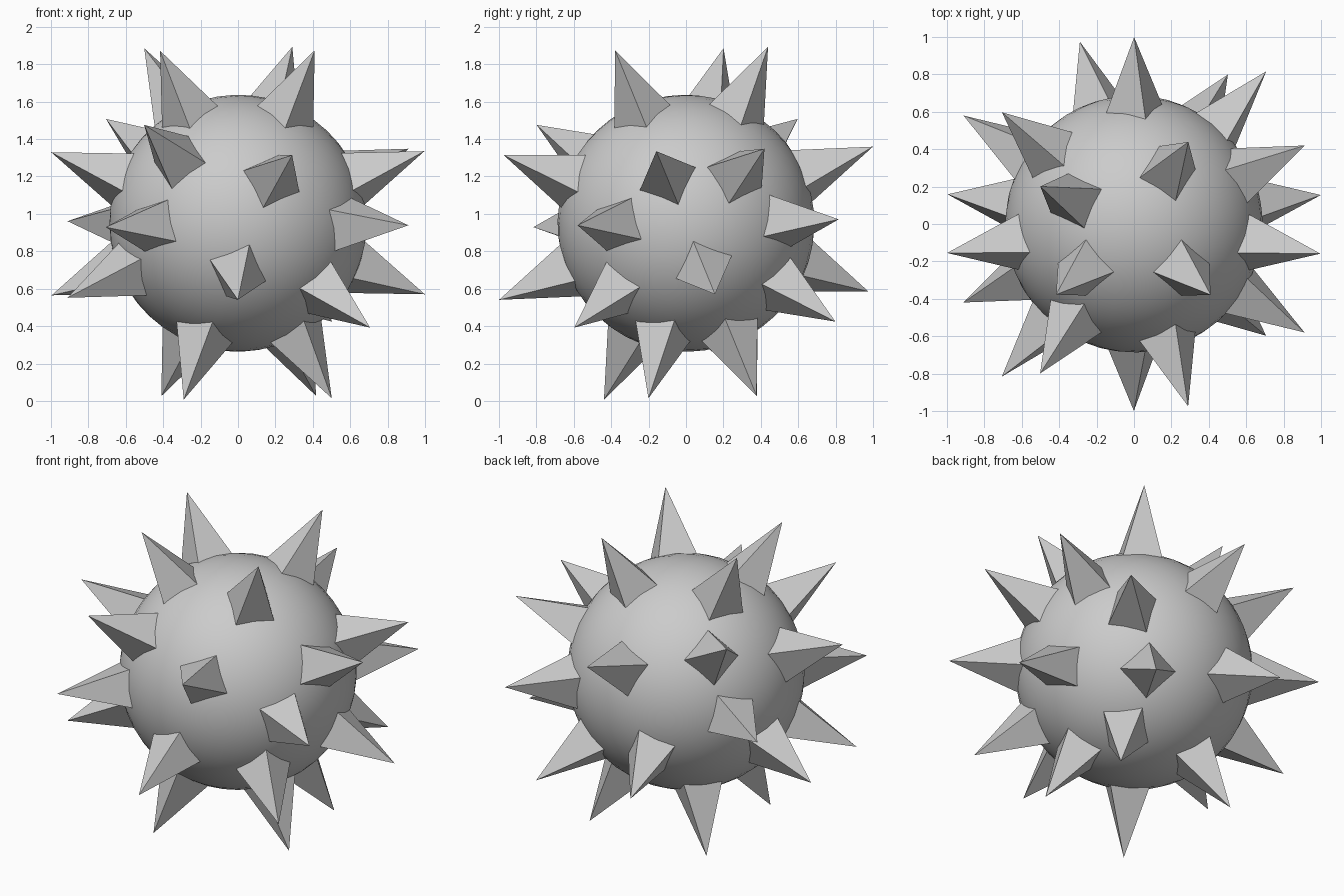
import bpy
import bmesh
from math import radians, sin, cos
from mathutils import Vector, Matrix

if "Cube" in bpy.data.objects:
    bpy.data.objects.remove(bpy.data.objects["Cube"])

CENTRE = Vector((0, 0, 0.95))
BALL_R = 0.687      # ball radius
TIP = 1.08          # spike tip distance from the centre
BASE = 0.60         # buried spike base distance
SLOPE = 0.39        # half-diagonal per unit of spike height

# tilted frame of the whole ball: pole axis and zero meridian
pole = Vector((-1.0, -0.155, 0.38)).normalized()
prime = Vector((0, 1.0, 0.41))
prime = (prime - pole * prime.dot(pole)).normalized()
frame = Matrix((prime, pole.cross(prime), pole)).transposed().to_4x4()
frame = Matrix.Translation(CENTRE) @ frame


def add_object(name, bm, smooth):
    mesh = bpy.data.meshes.new(name)
    bm.to_mesh(mesh)
    bm.free()
    for p in mesh.polygons:
        p.use_smooth = smooth
    obj = bpy.data.objects.new(name, mesh)
    bpy.context.collection.objects.link(obj)
    return obj


# smooth ball
bm = bmesh.new()
bmesh.ops.create_uvsphere(bm, u_segments=48, v_segments=24, radius=BALL_R, matrix=frame)
add_object("ball", bm, True)


def add_spike(name, lat, lon):
    """Four-sided spike with its corners along the meridian and parallel."""
    a, b = radians(lat), radians(lon)
    out = Vector((cos(a) * cos(b), cos(a) * sin(b), sin(a)))
    east = Vector((-sin(b), cos(b), 0))
    turn = Matrix((east, out.cross(east), out)).transposed().to_4x4()
    height = TIP - BASE
    place = Matrix.Translation(out * (BASE + height / 2)) @ turn
    bm = bmesh.new()
    bmesh.ops.create_cone(bm, cap_ends=True, segments=4, radius1=height * SLOPE,
                          radius2=0, depth=height, matrix=frame @ place)
    bmesh.ops.remove_doubles(bm, verts=bm.verts, dist=1e-4)
    add_object(name, bm, False)


# spikes: one on each pole and three rings of eight
add_spike("pole_spike_a", 90, 0)
add_spike("pole_spike_b", -90, 0)
for lat in (-45, 0, 45):
    for i in range(8):
        add_spike(f"ring_spike_{lat}_{i}", lat, 45 * i)
